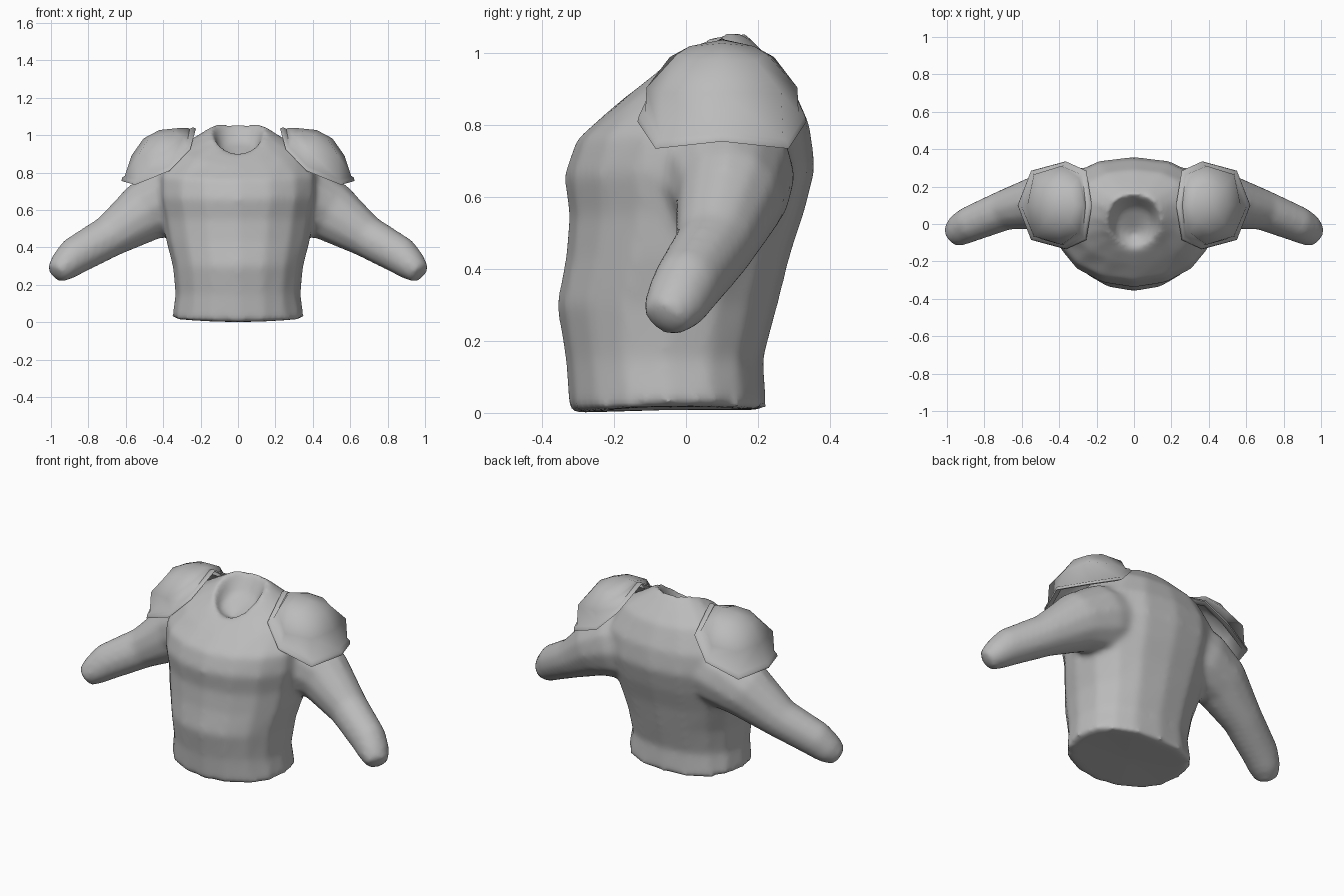
import bpy, math
from mathutils import Vector

if "Cube" in bpy.data.objects:
    bpy.data.objects.remove(bpy.data.objects["Cube"])

mat = bpy.data.materials.new("plain_grey")
mat.diffuse_color = (0.5, 0.5, 0.5, 1)
mat.use_nodes = True
mat.node_tree.nodes["Principled BSDF"].inputs["Base Color"].default_value = mat.diffuse_color


def make(name, rings, start=None, end=None, angle=75):
    """Skin closed rings of points, with optional centre points at either end."""
    n = len(rings[0])
    verts = [tuple(p) for r in rings for p in r]
    faces = []
    for k in range(len(rings) - 1):
        for i in range(n):
            j = (i + 1) % n
            faces.append((k*n + i, k*n + j, (k+1)*n + j, (k+1)*n + i))
    if start:
        c = len(verts)
        verts.append(start)
        faces += [(c, (i + 1) % n, i) for i in range(n)]
    if end:
        c, b = len(verts), (len(rings) - 1) * n
        verts.append(end)
        faces += [(c, b + i, b + (i + 1) % n) for i in range(n)]
    me = bpy.data.meshes.new(name)
    me.from_pydata(verts, [], faces)
    me.materials.append(mat)
    ob = bpy.data.objects.new(name, me)
    bpy.context.collection.objects.link(ob)
    bpy.ops.object.select_all(action='DESELECT')
    ob.select_set(True)
    bpy.context.view_layer.objects.active = ob
    bpy.ops.object.mode_set(mode='EDIT')
    bpy.ops.mesh.select_all(action='SELECT')
    bpy.ops.mesh.normals_make_consistent(inside=False)
    bpy.ops.object.mode_set(mode='OBJECT')
    bpy.ops.object.shade_smooth_by_angle(angle=math.radians(angle))
    return ob


def torso_ring(hw, yf, zf, yb, zb, lift=0.0, n=16):
    """Tilted rounded ring: half width, front y and z, back y and z, side lift."""
    pts = []
    for i in range(n):
        a = 2 * math.pi * i / n
        c, s = math.cos(a), math.sin(a)
        power = .85 if s > 0 else .97
        c = math.copysign(abs(c) ** power, c)
        s = math.copysign(abs(s) ** power, s)
        t = (s + 1) / 2
        pts.append((hw * c, yf + (yb - yf) * t, zf + (zb - zf) * t + lift * c * c))
    return pts


# torso with a sunken neck opening
torso = [torso_ring(*r) for r in (
    (.355, -.325, 0, .225, .008, .015),
    (.335, -.335, .15, .215, .15),
    (.35, -.36, .30, .255, .30),
    (.385, -.335, .43, .29, .44),
    (.405, -.325, .55, .33, .56),
    (.43, -.34, .66, .36, .68),
    (.43, -.305, .76, .345, .80, .01),
    (.335, -.215, .84, .29, .925, .045),
    (.235, -.155, .89, .22, 1.0, .035),
    (.14, -.125, .905, .16, 1.06, .045),
    (.10, -.10, .89, .09, .96),
)]
body = make("shirt", torso, (0, -.04, .008), (0, -.05, .87))

# sleeves: centre, radius in the xz plane, radius in y
path = [((.24, .10, .68), .20, .20), ((.36, .115, .65), .20, .19),
        ((.50, .12, .59), .165, .15), ((.69, .075, .458), .115, .11),
        ((.875, 0, .353), .103, .098), ((.93, -.03, .302), .085, .09),
        ((.973, -.06, .262), .06, .066)]
parts = [body]
for sx in (-1, 1):
    rings = []
    for k, (c, r, ry) in enumerate(path):
        d = Vector(path[min(k + 1, 6)][0]) - Vector(path[max(k - 1, 0)][0])
        up = Vector((-d.z, 0, d.x)).normalized()
        side = d.cross(up).normalized()
        ring = [Vector(c) + up * r * math.cos(a) + side * ry * math.sin(a)
                for a in (math.pi * i / 6 for i in range(12))]
        rings.append([(sx * p.x, p.y, p.z) for p in ring])
    parts.append(make("sleeve", rings, (sx * .24, .10, .68), (sx * .982, -.065, .25)))

# fuse the sleeves into the torso with soft armpits
for p in parts:
    p.select_set(True)
bpy.context.view_layer.objects.active = body
bpy.ops.object.join()
fuse = body.modifiers.new("fuse", 'REMESH')
fuse.mode = 'VOXEL'
fuse.voxel_size = .016
fuse.use_smooth_shade = True
soften = body.modifiers.new("soften", 'SMOOTH')
soften.factor = .5
soften.iterations = 10


# shoulder pads: five points from the inner edge to the outer, reflected about y = 0.1
def pad_ring(half):
    full = half + [(x, -y, z) for x, y, z in half[-2:0:-1]]
    return [Vector((x, .1 + y, z)) for x, y, z in full]


rim = pad_ring([(.225, 0, 1.035), (.255, .185, .925), (.365, .235, .81),
                (.55, .185, .735), (.622, 0, .755)])
mid = pad_ring([(.27, 0, 1.04), (.295, .145, .99), (.39, .21, .905),
                (.535, .165, .89), (.57, 0, .89)])
top = pad_ring([(.32, 0, 1.038), (.34, .09, 1.02), (.41, .125, .998),
                (.48, .095, .98), (.505, 0, .983)])
crown, core = Vector((.42, .1, 1.0)), Vector((.35, .1, .72))
lip, crease, under = [], [], []
for p in rim:
    u = (crown - p).normalized()
    o = (p - core).normalized()
    lip.append(p + u * .02 + o * .012)
    crease.append(p + u * .036 + o * .006)
    under.append(p + u * .02 - o * .02)
inner = [p - (p - core).normalized() * .03 for p in mid]
pad = make("shoulder_pad", [inner, under, rim, lip, crease, mid, top],
           (.42, .1, .99), (.42, .1, 1.028))
pad.modifiers.new("mirror", 'MIRROR').use_mirror_merge = False
